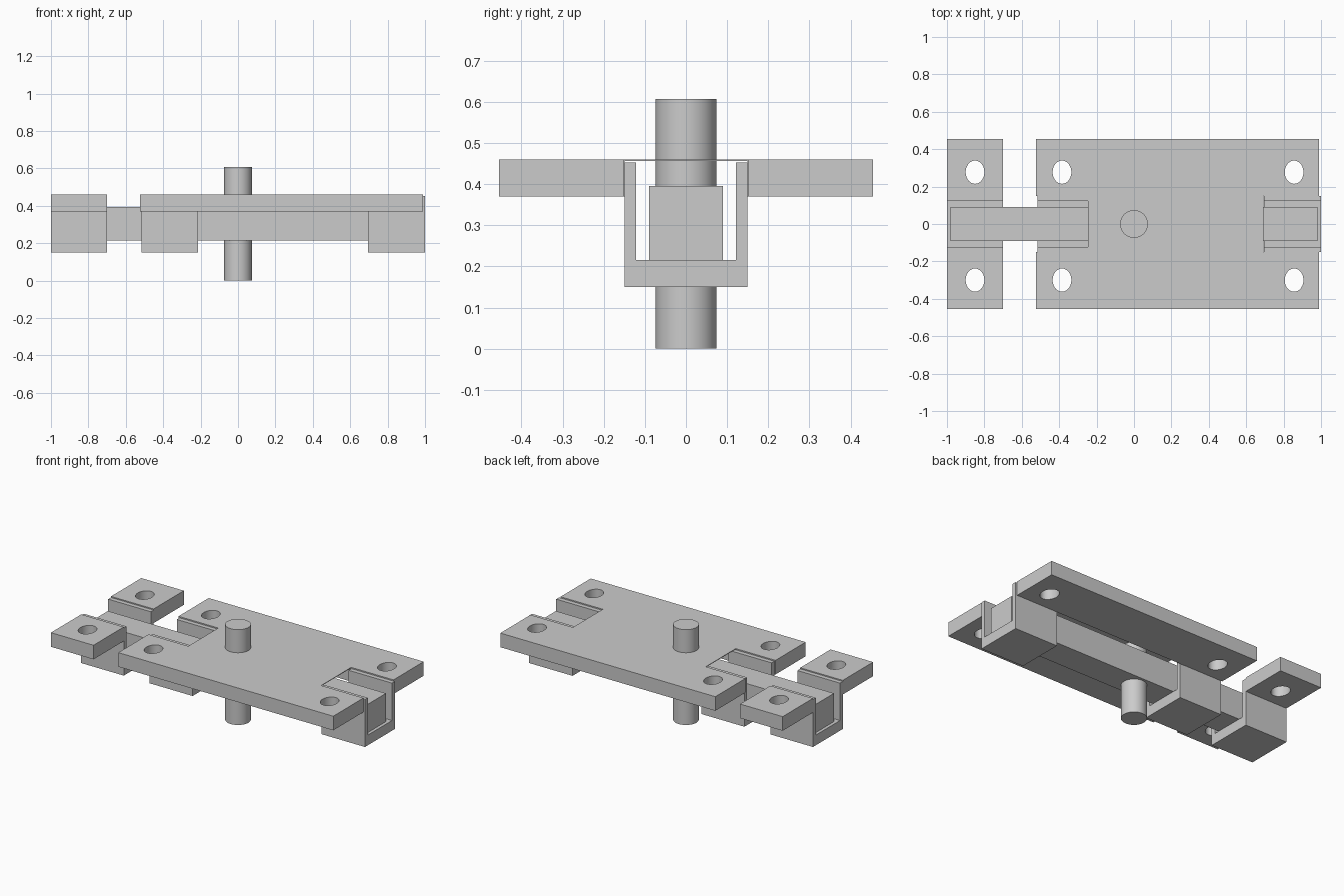
import bpy
import bmesh
from mathutils import Matrix, Vector

cube = bpy.data.objects.get("Cube")
if cube:
    bpy.data.objects.remove(cube, do_unlink=True)

HALF_WIDTH = 0.455          # mounting plate
TOP, UNDER = 0.46, 0.37     # plate faces
WALL_OUT, WALL_IN = 0.15, 0.122
WALL_TOP, FLOOR, BASE = 0.453, 0.215, 0.15
HOLE_ROWS = (0.277, -0.30)


def make_object(name, bm):
    bmesh.ops.recalc_face_normals(bm, faces=bm.faces)
    mesh = bpy.data.meshes.new(name)
    bm.to_mesh(mesh)
    bm.free()
    obj = bpy.data.objects.new(name, mesh)
    bpy.context.collection.objects.link(obj)
    return obj


def extrude_x(name, profile, x0, x1):
    """Sweep a closed (y, z) profile along x."""
    bm = bmesh.new()
    face = bm.faces.new([bm.verts.new((x0, y, z)) for y, z in profile])
    swept = bmesh.ops.extrude_face_region(bm, geom=[face])["geom"]
    verts = [v for v in swept if isinstance(v, bmesh.types.BMVert)]
    bmesh.ops.translate(bm, verts=verts, vec=(x1 - x0, 0, 0))
    return make_object(name, bm)


def block(name, x0, x1, y0, y1, z0, z1):
    return extrude_x(name, [(y0, z0), (y1, z0), (y1, z1), (y0, z1)], x0, x1)


def cylinder(name, x, y, z0, z1, rx, ry):
    bm = bmesh.new()
    place = Matrix.Translation((x, y, (z0 + z1) / 2)) @ Matrix.Diagonal((rx, ry, 1, 1))
    bmesh.ops.create_cone(bm, cap_ends=True, segments=48, radius1=1, radius2=1,
                          depth=z1 - z0, matrix=place)
    return make_object(name, bm)


def activate(obj):
    bpy.ops.object.select_all(action='DESELECT')
    obj.select_set(True)
    bpy.context.view_layer.objects.active = obj


def smooth(obj):
    activate(obj)
    bpy.ops.object.shade_smooth_by_angle()


def cut(obj, cutter):
    cutter.hide_render = True
    mod = obj.modifiers.new("cut", 'BOOLEAN')
    mod.operation, mod.solver, mod.object = 'DIFFERENCE', 'EXACT', cutter
    activate(obj)
    bpy.ops.object.modifier_apply(modifier=mod.name)
    bpy.data.objects.remove(cutter, do_unlink=True)


def drill(obj, x, rows=HOLE_ROWS):
    for y in rows:
        cut(obj, cylinder("hole_cutter", x, y, UNDER - 0.1, TOP + 0.1, 0.05, 0.062))


def mirrored(half):
    """Complete a profile that is symmetric about y = 0."""
    return half + [(-y, z) for y, z in reversed(half)]


# Mounting plate with a channel underneath and open slots at both ends
plate = extrude_x("mounting_plate", mirrored([
    (WALL_OUT, 0.456), (WALL_OUT, UNDER), (HALF_WIDTH, UNDER), (HALF_WIDTH, TOP)]),
    -0.525, 0.99)
for x0, x1 in ((-0.7, -0.245), (0.692, 1.1)):
    cut(plate, block("slot_cutter", x0, x1, -0.151, 0.151, 0.3, 0.6))
for x in (-0.385, 0.856):
    drill(plate, x)
smooth(plate)

# U-shaped guides that carry the bolt
guide_profile = mirrored([(WALL_IN, FLOOR), (WALL_IN, WALL_TOP),
                          (WALL_OUT, WALL_TOP), (WALL_OUT, BASE)])
for name, x0, x1 in (("front_guide", -0.517, -0.215), ("rear_guide", 0.695, 1.0),
                     ("keeper_guide", -1.0, -0.70)):
    extrude_x(name, guide_profile, x0, x1)

# Keeper flanges on either side of the keeper guide
for side, y, row in (("left", 1, HOLE_ROWS[0]), ("right", -1, HOLE_ROWS[1])):
    y0, y1 = sorted((y * WALL_OUT, y * HALF_WIDTH))
    flange = block("keeper_flange_" + side, -1.0, -0.70, y0, y1, UNDER, TOP)
    drill(flange, -0.85, (row,))
    smooth(flange)

# Sliding bolt and its through handle
block("sliding_bolt", -0.98, 0.98, -0.09, 0.09, FLOOR, 0.395)
smooth(cylinder("handle_pin", 0, 0, 0, 0.607, 0.074, 0.074))
